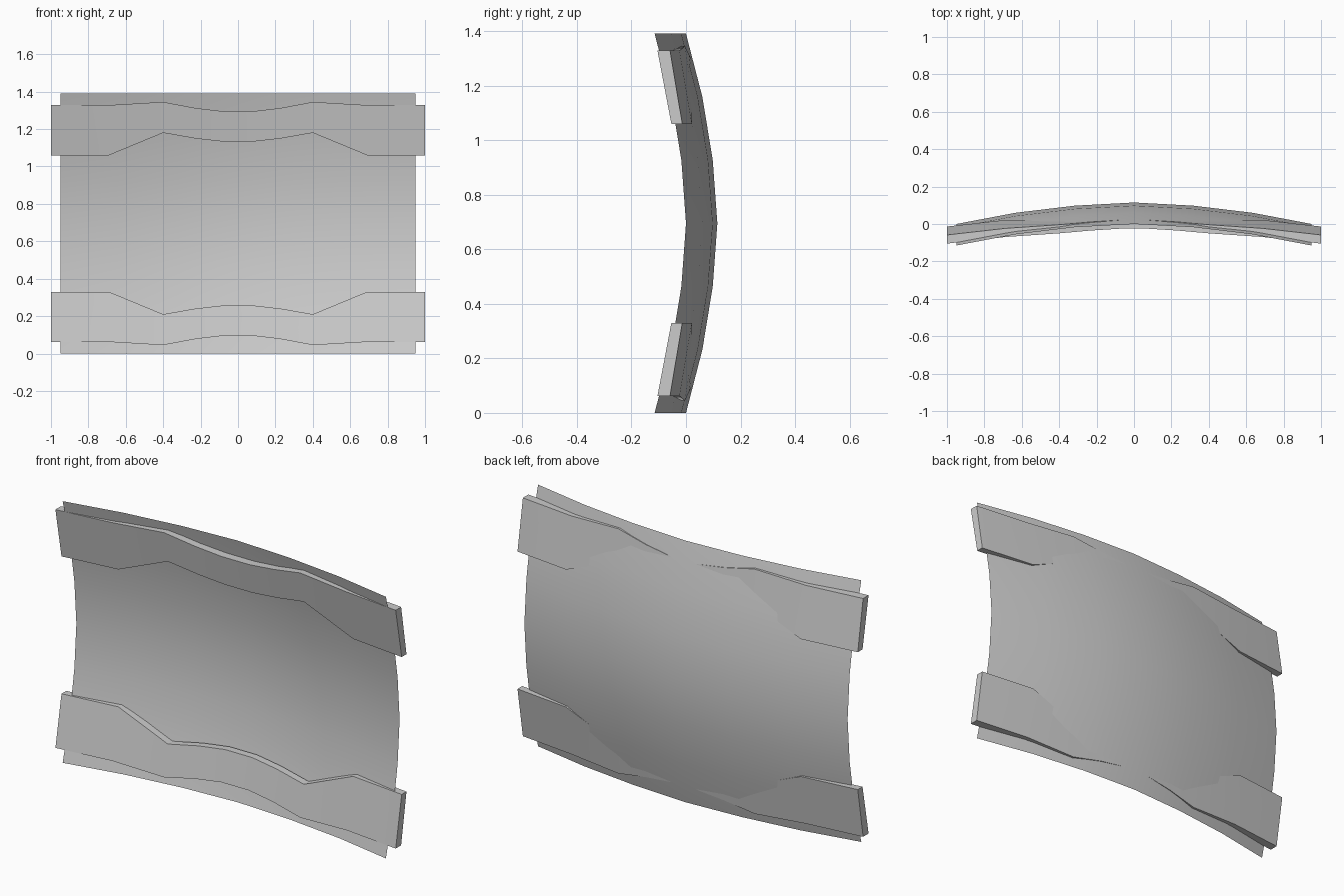
import bpy, bmesh

if "Cube" in bpy.data.objects:
    bpy.data.objects.remove(bpy.data.objects["Cube"])

H = 1.39  # overall height


def make_object(name, bm, recalc=True):
    if recalc:
        bmesh.ops.recalc_face_normals(bm, faces=bm.faces)
    mesh = bpy.data.meshes.new(name)
    bm.to_mesh(mesh)
    bm.free()
    ob = bpy.data.objects.new(name, mesh)
    bpy.context.collection.objects.link(ob)
    bpy.ops.object.select_all(action='DESELECT')
    ob.select_set(True)
    bpy.context.view_layer.objects.active = ob
    bpy.ops.object.shade_smooth_by_angle(angle=0.5)
    return ob


# Thin double-curved panel: 6 x 6 sheet, bulging to the back
drop = [0.115, 0.055, 0.017, 0.0, 0.017, 0.055, 0.115]
bm = bmesh.new()
grid = [[bm.verts.new((-0.95 + 1.9 * i / 6, 0.115 - drop[i] - drop[j], H * j / 6))
         for i in range(7)] for j in range(7)]
for j in range(6):
    for i in range(6):
        bm.faces.new((grid[j][i], grid[j][i + 1], grid[j + 1][i + 1], grid[j + 1][i]))
make_object("curved_panel", bm, recalc=False)

# Bar stations: x, outer edge z, inner edge z, front y at z = 0.06
half = [(0.08, 0.095, 0.257, -0.032), (0.23, 0.077, 0.240, -0.038),
        (0.40, 0.045, 0.210, -0.047), (0.69, 0.062, 0.330, -0.070),
        (1.00, 0.062, 0.330, -0.105)]
stations = [(-x, a, b, y) for x, a, b, y in reversed(half)] + half
THICK, TILT = 0.046, 0.19


def make_bar(name, flip):
    bm = bmesh.new()
    rings = []
    for x, lo, hi, y in stations:
        ring = []
        for z, t in ((lo, 0), (hi, 0), (hi, THICK - 0.006), (lo, THICK)):
            ring.append(bm.verts.new((x, y + TILT * (z - 0.06) + t, H - z if flip else z)))
        rings.append(ring)
    for a, b in zip(rings, rings[1:]):
        for k in range(4):
            n = (k + 1) % 4
            bm.faces.new((a[k], a[n], b[n], b[k]))
    bm.faces.new(rings[0])
    bm.faces.new(rings[-1])
    make_object(name, bm)


# Notched cross bars, lower and mirrored upper
make_bar("lower_bar", False)
make_bar("upper_bar", True)
